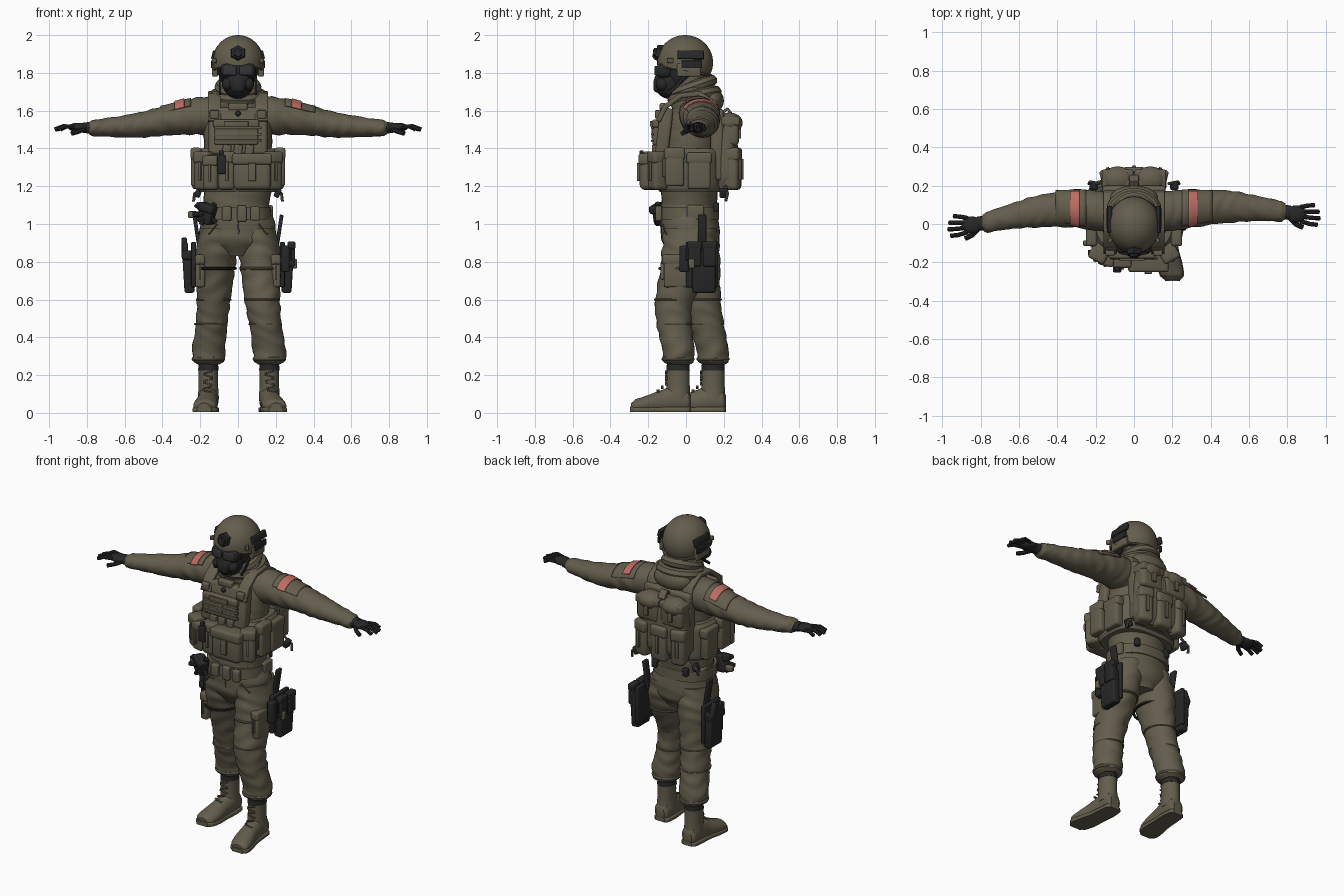
import bpy, bmesh, math
from mathutils import Matrix, Euler, Vector

cube = bpy.data.objects.get("Cube")
if cube:
    bpy.data.objects.remove(cube, do_unlink=True)
made = []


def material(name, colour):
    mat = bpy.data.materials.new(name)
    mat.use_nodes = True
    mat.diffuse_color = (*colour, 1)
    mat.node_tree.nodes["Principled BSDF"].inputs["Base Color"].default_value = (*colour, 1)
    return mat


olive = material("olive fabric", (.125, .11, .073))
black = material("black gear", (.02, .02, .021))
grey = material("dark lens", (.035, .036, .038))
red = material("faded red", (.5, .15, .125))


def place(name, bm, mat, loc=(0, 0, 0), rot=(0, 0, 0)):
    bmesh.ops.recalc_face_normals(bm, faces=bm.faces)
    mesh = bpy.data.meshes.new(name)
    bm.to_mesh(mesh)
    bm.free()
    mesh.materials.append(mat)
    obj = bpy.data.objects.new(name, mesh)
    obj.location, obj.rotation_euler = loc, rot
    bpy.context.collection.objects.link(obj)
    made.append(obj)
    return obj


def box(name, loc, size, mat=olive, rot=(0, 0, 0), bevel=.25):
    bm = bmesh.new()
    bmesh.ops.create_cube(bm, size=1)
    bmesh.ops.scale(bm, vec=size, verts=bm.verts)
    bmesh.ops.bevel(bm, geom=bm.edges[:], offset=min(size) * bevel, segments=3,
                    profile=.5, affect='EDGES')
    return place(name, bm, mat, loc, rot)


def blob(name, loc, size, mat=olive, rot=(0, 0, 0)):
    bm = bmesh.new()
    bmesh.ops.create_uvsphere(bm, u_segments=28, v_segments=18, radius=1)
    bmesh.ops.scale(bm, vec=size, verts=bm.verts)
    return place(name, bm, mat, loc, rot)


def pouch(name, loc, size, turn=0, mat=olive):
    x, y, z = loc
    w, d, h = size
    box(name, loc, size, mat, (0, 0, turn))
    box(name + "_flap", (x, y, z + h * .36), (w * 1.06, d * 1.12, h * .32), mat, (0, 0, turn))
    lean = Vector((0, -d * .56, 0))
    lean.rotate(Euler((0, 0, turn)))
    box(name + "_tab", Vector(loc) + lean, (w * .2, d * .15, h * .5), mat, (0, 0, turn))


def tube(name, points, radius, mat=olive, cyclic=False):
    curve = bpy.data.curves.new(name, 'CURVE')
    curve.dimensions = '3D'
    curve.bevel_depth, curve.bevel_resolution, curve.use_fill_caps = radius, 2, True
    line = curve.splines.new('POLY')
    line.points.add(len(points) - 1)
    for dot, p in zip(line.points, points):
        dot.co = (*p, 1)
    line.use_cyclic_u = cyclic
    obj = bpy.data.objects.new(name, curve)
    bpy.context.collection.objects.link(obj)
    mesh = bpy.data.meshes.new_from_object(obj)
    bpy.data.objects.remove(obj, do_unlink=True)
    mesh.materials.append(mat) if not mesh.materials else None
    obj = bpy.data.objects.new(name, mesh)
    bpy.context.collection.objects.link(obj)
    made.append(obj)


def ring(name, centre, rx, ry, radius, mat=olive, tilt=0):
    turns = [math.tau * i / 32 for i in range(32)]
    tube(name, [(centre[0] + rx * math.cos(a), centre[1] + ry * math.sin(a),
                 centre[2] + tilt * math.sin(a)) for a in turns], radius, mat, True)


def strap(name, x, path, width, thick, mat=olive):
    for (y, z), (v, w) in zip(path, path[1:]):
        box(name, (x, (y + v) / 2, (z + w) / 2),
            (width, math.hypot(v - y, w - z) + thick / 2, thick), mat,
            (math.atan2(w - z, v - y), 0, 0))


def loft(name, keys, mat=olive, axis='z', fold=0, power=2, arc=None):
    """Sweep ellipses (position, centre a, centre b, radius a, radius b) along an axis."""
    rows, steps, seg = [], 7, 32
    for i in range(len(keys) - 1):
        p, q, r, s = keys[max(i - 1, 0)], keys[i], keys[i + 1], keys[min(i + 2, len(keys) - 1)]
        for k in range(steps + (i == len(keys) - 2)):
            u = k / steps
            row = [b + (c - a) * u / 2 + (a - b * 2.5 + c * 2 - d / 2) * u * u
                   + (b * 3 - a - c * 3 + d) * u ** 3 / 2 for a, b, c, d in zip(p, q, r, s)]
            row[0] = q[0] + (r[0] - q[0]) * u
            rows.append(row)
    start, end = arc or (0, math.tau)
    bm, grid = bmesh.new(), []
    for t, a, b, ra, rb in rows:
        line = []
        for j in range(seg + bool(arc)):
            ang = start + (end - start) * j / seg
            c, s = math.cos(ang), math.sin(ang)
            f = 1 + fold * math.sin(t * 75 + 2.4 * math.sin(ang * 2 + t * 9)) * math.sin(ang + t * 14)
            c = math.copysign(abs(c) ** (2 / power), c) * ra * f + a
            s = math.copysign(abs(s) ** (2 / power), s) * rb * f + b
            co = {'z': (c, s, t), 'x': (t, c, s), 'y': (c, t, max(s, .005))}[axis]
            line.append(bm.verts.new(co))
        grid.append(line)
    for lo, hi in zip(grid, grid[1:]):
        for j in range(seg):
            k = (j + 1) % len(lo)
            bm.faces.new((lo[j], lo[k], hi[k], hi[j]))
    if not arc:
        bm.faces.new(grid[0])
        bm.faces.new(grid[-1])
    obj = place(name, bm, mat)
    if arc:
        obj.modifiers.new("thickness", 'SOLIDIFY').thickness = .006


# Trousers and torso
loft("pelvis", [(.83, 0, .03, .09, .11), (.9, 0, .025, .19, .15), (.98, 0, .022, .2, .155),
                (1.1, -.01, .015, .175, .145)], fold=.015)
loft("torso", [(1.08, -.01, .015, .172, .145), (1.2, 0, .02, .18, .15), (1.4, 0, .02, .18, .145),
               (1.55, 0, .035, .18, .135), (1.65, 0, .05, .15, .11), (1.72, 0, .04, .1, .09)], fold=.015)
loft("belt", [(1.025, -.01, .018, .187, .158), (1.09, -.01, .018, .184, .157)], power=2.4)
for i, x in enumerate((-.06, .02, .09)):
    box("belt_pouch", (x, -.145, 1.055), (.05, .035, .075 + .01 * (i % 2)))
for side in (1, -1):
    box("side_belt_pouch", (side * .165, .05, 1.06), (.04, .09, .08))
    box("rear_belt_clip", (side * .11, .16, 1.09), (.035, .03, .05), black)
    tube("front_pocket_seam", [(side * .11, -.125, 1.0), (side * .15, -.105, .95), (side * .2, -.01, .92)], .004)
tube("fly_seam", [(0, -.135, 1.02), (.004, -.13, .95), (0, -.105, .87)], .004)

# Legs in a staggered stance
loft("left_leg", [(.98, .1, .02, .1, .14), (.85, .115, .012, .11, .14), (.72, .122, -.02, .103, .122),
                  (.58, .13, -.065, .093, .1), (.45, .148, -.06, .085, .092),
                  (.33, .166, -.04, .088, .085), (.27, .166, -.04, .08, .08), (.255, .166, -.04, .055, .06)], fold=.045)
loft("right_leg", [(.98, -.1, .02, .1, .14), (.85, -.115, .04, .11, .14), (.72, -.122, .06, .1, .12),
                   (.58, -.13, .085, .088, .1), (.45, -.142, .112, .084, .092),
                   (.33, -.155, .14, .087, .085), (.27, -.155, .145, .08, .08), (.255, -.155, .145, .055, .06)], fold=.045)

for side, label, ax, ay, toe in ((1, "left", .166, -.042, .035), (-1, "right", -.157, .143, -.022)):
    # Boots
    loft(label + "_boot_shaft", [(.07, ax, ay, .056, .066), (.14, ax, ay, .052, .062), (.235, ax, ay, .052, .06)])
    loft(label + "_boot_collar", [(.225, ax, ay, .054, .062), (.28, ax, ay, .05, .058)], black)
    profile = ((.068, .02, .055, .03, .04), (.055, .0, .062, .047, .06), (-.01, 0, .07, .054, .075),
               (-.09, .25, .055, .055, .065), (-.17, .6, .043, .063, .048),
               (-.225, .9, .036, .058, .036), (-.25, 1, .028, .035, .024))
    loft(label + "_boot_foot", [(ay + y, ax + toe * k, z, rx, rz) for y, k, z, rx, rz in profile], axis='y')
    loft(label + "_boot_sole", [(ay + y * 1.02, ax + toe * k, .016, rx * 1.07, .017)
                                for y, k, z, rx, rz in profile], axis='y', power=4)
    for i in range(6):
        box("boot_lace", (ax + toe * max(0, .35 - i * .1), ay - .062 - max(0, 2 - i) * .022, .115 + i * .02),
            (.05, .014, .008), olive, (0, .25 * (-1) ** i, 0))
    # Trouser details
    knee = -.065 if side > 0 else .085
    pouch("cargo_pocket", (side * .2, knee * .35 - .03, .75), (.05, .13, .17))
    ring("knee_seam_top", (side * .128, knee, .6), .09, .1, .005)
    ring("knee_seam_low", (side * .144, knee + (.005 if side > 0 else .02), .47), .084, .092, .005)
    ring("trouser_cuff", (ax, ay, .285), .077, .076, .012)
    ring("thigh_strap", (side * .12, knee * .3 + .01, .765), .106, .13, .008, black if side < 0 else olive)

    # Sleeves, patches and gloves
    def reach(x, y):
        return y if side > 0 else y - .12 * max(0, x - .3)
    arm = [(.06, .055, 1.57, .095, .105), (.2, .07, 1.572, .105, .1), (.3, .08, 1.56, .1, .088),
           (.4, .087, 1.545, .09, .078), (.5, .09, 1.527, .084, .069), (.6, .085, 1.517, .071, .059),
           (.7, .075, 1.511, .06, .049), (.77, .066, 1.508, .054, .043), (.79, .065, 1.508, .04, .032)]
    loft(label + "_sleeve", [(side * x, reach(x, y), z, a, b) for x, y, z, a, b in arm], axis='x', fold=.04)
    for name, mat, near, far, grow, arc in (("sleeve_pocket", olive, .25, .41, .006, (.35, 2.5)),
                                            ("shoulder_patch", red, .285, .335, .013, (.6, 2.55))):
        loft(name, [(side * x, .08 + (x - .3) * .07, 1.56 - (x - .3) * .15, .1 - (x - .3) * .1 + grow,
                     .088 - (x - .3) * .1 + grow) for x in (near, far)], mat, 'x', arc=arc)
    wrist = reach(.78, .064)
    loft(label + "_glove_cuff", [(side * .765, wrist, 1.508, .04, .034), (side * .82, wrist - .005, 1.51, .037, .027)],
         black, 'x')
    blob(label + "_palm", (side * .845, wrist - .012, 1.512), (.055, .045, .024), black)
    for i, length in enumerate((.095, .11, .105, .08)):
        y = wrist - .048 + i * .024
        tube("finger", [(side * .865, y, 1.515), (side * (.865 + length * .55), y + (i - 2) * .008, 1.517),
                        (side * (.86 + length), y + (i - 2) * .01, 1.5)], .0115, black)
    tube("thumb", [(side * .81, wrist - .03, 1.503), (side * .845, wrist - .065, 1.49),
                   (side * .88, wrist - .082, 1.48)], .013, black)

    # Shoulder straps and buckles
    strap("shoulder_strap", side * .125, [(-.145, 1.55), (-.11, 1.62), (-.03, 1.68), (.07, 1.69),
                                          (.15, 1.64), (.18, 1.55)], .07, .026)
    box("strap_buckle", (side * .125, -.15, 1.58), (.05, .03, .045))
    # Side pouches around the waist
    pouch("flank_pouch", (side * .222, -.06, 1.3), (.055, .1, .2))
    pouch("rear_flank_pouch", (side * .215, .07, 1.28), (.055, .12, .19))
    pouch("corner_pouch", (side * .18, -.15, 1.28), (.09, .085, .2), side * .5)
    box("waist_clip", (side * .21, .2, 1.165), (.03, .045, .05), black, (0, .4, 0))
    tube("hanging_strap", [(side * .18, .21, 1.2), (side * .23, .22, 1.16), (side * .235, .21, 1.12)], .008)

    # Rear pack
    pouch("pack_top_pocket", (side * .085, .235, 1.49), (.155, .09, .15), math.pi)
    blob("pack_top_lobe", (side * .085, .23, 1.535), (.085, .07, .055))
    pouch("pack_side_pocket", (side * .125, .24, 1.29), (.09, .09, .22), math.pi - side * .25)

    # Thigh rigs
    hip = .085
    box("rig_hanger", (side * .218, hip, .96), (.02, .045, .18), black, (0, side * .15, 0))
    box("rig_plate", (side * .235, hip, .785), (.025, .17, .24), black)
    box("rig_body", (side * .262, hip + .01, .745), (.055, .125, .22), black, (0, side * .06, 0))

# Left and right rig contents
for y in (.045, .125):
    pouch("left_rig_pouch", (.283, y, .84), (.04, .07, .13), 0, black)
box("left_rig_front_pouch", (.25, -.01, .815), (.045, .05, .14), black)
box("left_rig_tag", (.3, .03, .79), (.025, .03, .05))
box("pistol_grip", (-.285, .125, .875), (.03, .045, .1), black, (.35, 0, 0))
box("pistol_slide", (-.28, .075, .87), (.03, .1, .06), black)
box("holster_lip", (-.268, .09, .835), (.06, .14, .05), black)

# Vest and chest gear
loft("cummerbund", [(1.17, 0, .02, .205, .16), (1.19, 0, .02, .215, .17), (1.38, 0, .02, .215, .168),
                    (1.4, 0, .02, .2, .155)], power=3)
box("chest_plate", (0, -.115, 1.49), (.31, .07, .25), olive, (-.12, 0, 0))
box("back_plate", (0, .165, 1.42), (.33, .07, .38))
pouch("chest_pocket", (-.01, -.16, 1.485), (.23, .035, .13))
box("name_plate", (-.01, -.185, 1.53), (.13, .012, .03))
for i in range(3):
    box("webbing_row", (0, -.178, 1.44 + i * .035), (.25, .012, .014))
blob("chest_badge", (0, -.148, 1.585), (.015, .012, .015), black)
box("collar_pull", (0, -.12, 1.62), (.1, .04, .04))
pouch("large_front_pouch", (.075, -.19, 1.275), (.2, .11, .19))
pouch("magazine_pouch", (-.06, -.18, 1.28), (.09, .09, .2))
pouch("utility_pouch", (-.14, -.175, 1.27), (.08, .08, .18), -.25)
for x in (-.06, .0, .06):
    box("magazine_top", (x, -.165, 1.39), (.045, .03, .06), olive, (0, .15, 0))
box("radio", (-.088, -.235, 1.315), (.045, .035, .1), black)
box("radio_knob", (-.088, -.235, 1.375), (.025, .02, .03), black)
pouch("pack_centre_pocket", (0, .25, 1.29), (.11, .085, .22), math.pi)
loft("pack_core", [(1.19, 0, .2, .15, .04), (1.25, 0, .21, .17, .06), (1.5, 0, .21, .16, .06),
                   (1.58, 0, .19, .13, .04)], power=3)
strap("pack_handle", 0, [(.17, 1.57), (.22, 1.61), (.25, 1.57)], .05, .014)

# Hip kit
box("hip_pouch", (-.165, -.135, 1.055), (.085, .06, .11), black, (0, .3, -.5))
box("hip_pouch_flap", (-.165, -.15, 1.085), (.1, .06, .04), black, (0, .3, -.5))
for dx, dz in ((-.06, .05), (-.075, -.005), (.05, -.05), (.045, .055), (-.03, -.06)):
    tube("hip_kit_loop", [(-.165, -.15, 1.055), (-.165 + dx, -.15, 1.055 + dz)], .014, black)
box("hip_tag", (-.24, -.1, 1.05), (.05, .03, .035))

# Hood and neck
loft("neck", [(1.62, 0, .035, .1, .09), (1.72, 0, .02, .09, .085), (1.82, 0, .01, .085, .09)])
loft("hood_base", [(1.6, 0, .05, .165, .125), (1.66, 0, .05, .15, .13), (1.71, 0, .045, .125, .115),
                   (1.755, 0, .04, .1, .1)], fold=.04)
ring("hood_lower_roll", (0, .045, 1.68), .118, .11, .034, olive, .02)
ring("hood_upper_roll", (0, .035, 1.725), .092, .1, .032, olive, .035)
blob("hood_drape", (0, .135, 1.655), (.125, .065, .07), olive, (.3, 0, 0))

# Masked head and goggles
blob("head", (0, -.02, 1.82), (.098, .115, .13), black)
blob("mask", (0, -.085, 1.75), (.082, .085, .088), black)
box("mask_snout", (0, -.145, 1.735), (.075, .055, .08), black, bevel=.4)
box("goggle_frame", (0, -.115, 1.812), (.185, .085, .08), black, bevel=.4)
for side in (1, -1):
    box("goggle_lens", (side * .042, -.153, 1.812), (.07, .018, .05), grey, (0, 0, side * .2), .4)
    blob("mask_filter", (side * .055, -.125, 1.74), (.03, .035, .035), black)

# Helmet with rails and front mount
bm = bmesh.new()
bmesh.ops.create_uvsphere(bm, u_segments=40, v_segments=28, radius=1)
bmesh.ops.transform(bm, matrix=Matrix.Diagonal((.137, .148, .145, 1)), verts=bm.verts)
cut = bmesh.ops.bisect_plane(bm, geom=bm.verts[:] + bm.edges[:] + bm.faces[:], plane_co=(0, 0, -.045),
                             plane_no=(0, -.2, -1), clear_outer=True)
bmesh.ops.holes_fill(bm, edges=bm.edges[:])
place("helmet_shell", bm, olive, (0, -.005, 1.855))
ring("helmet_rim", (0, -.003, 1.812), .131, .14, .008, olive, -.028)
for side in (1, -1):
    box("ear_guard", (side * .122, .015, 1.815), (.03, .125, .07))
    box("rail_upper", (side * .128, .025, 1.895), (.02, .14, .045), black, (0, -side * .25, 0))
    box("rail_lower", (side * .136, .03, 1.845), (.016, .11, .04), black)
    box("rail_front", (side * .118, -.075, 1.865), (.02, .05, .025), olive, (0, 0, side * .5))
    strap("chin_strap", side * .095, [(0, 1.79), (-.06, 1.72), (-.1, 1.69)], .012, .016, black)
for name, radius, y in (("mount_base", .046, -.142), ("mount_core", .028, -.157)):
    bm = bmesh.new()
    bmesh.ops.create_cone(bm, cap_ends=True, segments=6, radius1=radius, radius2=radius * .85, depth=.035)
    place(name, bm, black, (0, y, 1.905), (math.pi / 2 - .2, 0, 0))
box("mount_arm", (0, -.165, 1.9), (.025, .02, .05), black)

# Smooth shading with crisp edges
bpy.ops.object.select_all(action='DESELECT')
for obj in made:
    obj.select_set(True)
bpy.context.view_layer.objects.active = made[0]
bpy.ops.object.shade_smooth_by_angle(angle=math.radians(40))
